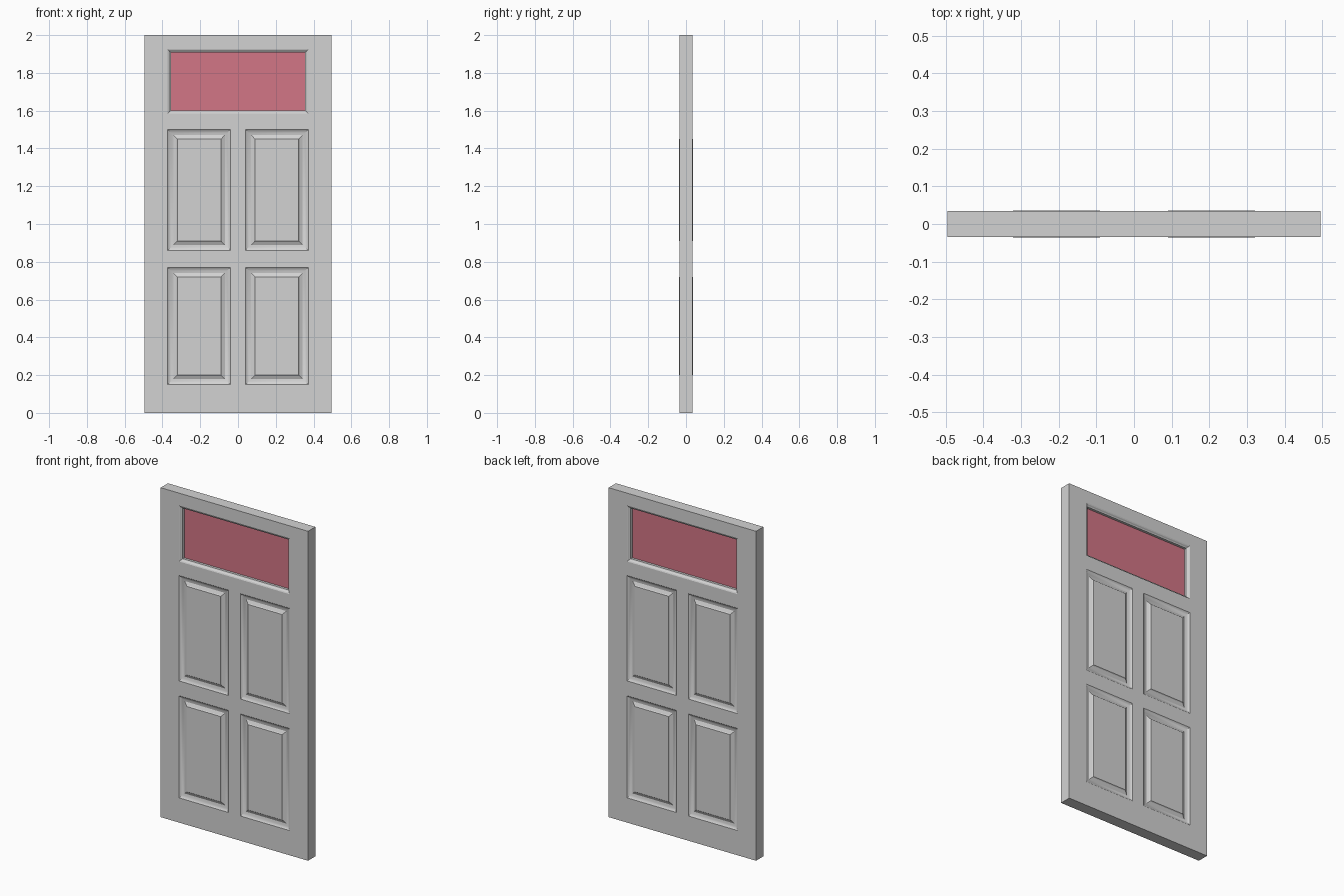
import bpy
import bmesh
import math

old = bpy.data.objects.get("Cube")
if old:
    bpy.data.objects.remove(old, do_unlink=True)


def material(name, rgb):
    m = bpy.data.materials.new(name)
    m.use_nodes = True
    color = (*rgb, 1.0)
    m.diffuse_color = color
    m.node_tree.nodes["Principled BSDF"].inputs["Base Color"].default_value = color
    return m


grey = material("door_grey", (0.65, 0.65, 0.65))
pink = material("glass_pink", (0.65, 0.18, 0.24))

HALF = 0.035                                   # half of the door thickness
xs = [-0.495, -0.372, -0.04, 0.04, 0.372, 0.495]
zs = [0, 0.15, 0.77, 0.86, 1.5, 1.585, 1.925, 2]

# Moulding profiles: (inset from the opening, depth below the door face)
PANEL = [(0, 0), (0.004, 0.003), (0.018, 0.009), (0.03, 0.012),
         (0.047, 0.004), (0.051, -0.001)]
WINDOW = [(0, 0), (0.006, 0.003), (0.011, 0.009), (0.017, 0.012), (0.017, HALF)]

bm = bmesh.new()
cache = {}


def vert(x, y, z):
    key = (round(x, 4), round(y, 4) + 0.0, round(z, 4))
    if key not in cache:
        cache[key] = bm.verts.new(key)
    return cache[key]


def face(*points):
    bm.faces.new([vert(*p) for p in points])


def rectangle(x0, x1, z0, z1, inset, y):
    a, b, c, d = x0 + inset, x1 - inset, z0 + inset, z1 - inset
    return [(a, y, c), (b, y, c), (b, y, d), (a, y, d)]


def moulding(x0, x1, z0, z1, side, profile, filled):
    rings = [rectangle(x0, x1, z0, z1, i, side * (HALF - d)) for i, d in profile]
    for r, s in zip(rings, rings[1:]):
        for k in range(4):
            n = (k + 1) % 4
            face(r[k], r[n], s[n], s[k])
    if filled:
        face(*rings[-1])


def window_moulding(side):
    # Opening spans three grid columns, so its outer ring keeps the grid points
    rings = []
    for inset, depth in WINDOW:
        y = side * (HALF - depth)
        a, b = xs[1] + inset, xs[4] - inset
        c, d = zs[5] + inset, zs[6] - inset
        row = [a, xs[2], xs[3], b]
        rings.append([(x, y, c) for x in row] + [(x, y, d) for x in reversed(row)])
    for r, s in zip(rings, rings[1:]):
        for k in range(len(r)):
            n = (k + 1) % len(r)
            face(r[k], r[n], s[n], s[k])


# Front and back faces with raised panels and the window opening
for side in (-1, 1):
    for i in range(len(xs) - 1):
        for j in range(len(zs) - 1):
            cell = (xs[i], xs[i + 1], zs[j], zs[j + 1])
            if j == 5 and i in (1, 2, 3):
                continue
            if i in (1, 3) and j in (1, 3):
                moulding(*cell, side, PANEL, True)
            else:
                face(*rectangle(*cell, 0, side * HALF))
    window_moulding(side)

# Outer edges of the door
for x in (xs[0], xs[-1]):
    for a, b in zip(zs, zs[1:]):
        face((x, -HALF, a), (x, HALF, a), (x, HALF, b), (x, -HALF, b))
for z in (zs[0], zs[-1]):
    for a, b in zip(xs, xs[1:]):
        face((a, -HALF, z), (a, HALF, z), (b, HALF, z), (b, -HALF, z))

bmesh.ops.recalc_face_normals(bm, faces=bm.faces)
mesh = bpy.data.meshes.new("door_body")
bm.to_mesh(mesh)
bm.free()
mesh.materials.append(grey)
door = bpy.data.objects.new("door_body", mesh)
bpy.context.collection.objects.link(door)
bpy.ops.object.select_all(action="DESELECT")
door.select_set(True)
bpy.context.view_layer.objects.active = door
bpy.ops.object.shade_smooth_by_angle(angle=math.radians(20))

# Window glass
bpy.ops.mesh.primitive_cube_add(size=1, location=(0, 0, (zs[5] + zs[6]) / 2))
glass = bpy.context.object
glass.name = "window_glass"
glass.scale = (xs[4] - xs[1] - 0.03, 0.016, zs[6] - zs[5] - 0.03)
bpy.ops.object.transform_apply(location=False, rotation=False, scale=True)
glass.data.materials.append(pink)
